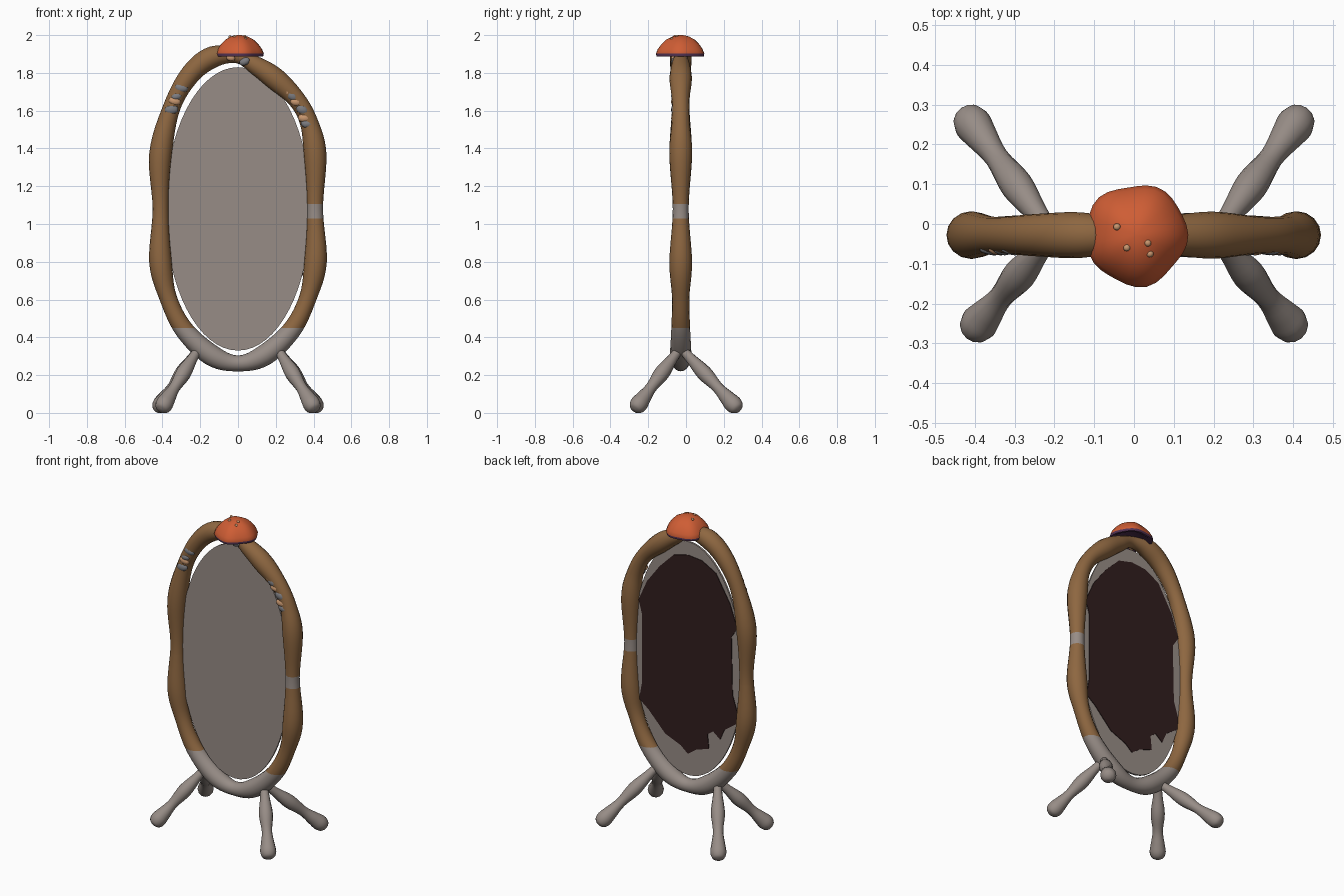
import bpy, bmesh, math, random
from mathutils import Vector

if "Cube" in bpy.data.objects:
    bpy.data.objects.remove(bpy.data.objects["Cube"])

random.seed(4)
Y0 = -0.028  # depth of the frame's centre plane


def mat(name, col):
    m = bpy.data.materials.new(name)
    m.diffuse_color = (*col, 1)
    m.use_nodes = True
    m.node_tree.nodes["Principled BSDF"].inputs["Base Color"].default_value = m.diffuse_color
    return m


WOOD = mat("brown bark", (0.27, 0.135, 0.052))
STONE = mat("warm grey", (0.31, 0.265, 0.24))
CAP = mat("orange red", (0.62, 0.11, 0.035))
GILL = mat("dark purple", (0.085, 0.032, 0.085))
DARK = mat("dark brown", (0.03, 0.013, 0.013))
TAN = mat("tan", (0.58, 0.31, 0.16))
PEBBLE = mat("pebble grey", (0.2, 0.2, 0.215))


def finish(name, bm, mats, angle=50):
    bmesh.ops.recalc_face_normals(bm, faces=bm.faces)
    me = bpy.data.meshes.new(name)
    bm.to_mesh(me)
    bm.free()
    for m in mats:
        me.materials.append(m)
    ob = bpy.data.objects.new(name, me)
    bpy.context.collection.objects.link(ob)
    bpy.ops.object.select_all(action='DESELECT')
    ob.select_set(True)
    bpy.context.view_layer.objects.active = ob
    bpy.ops.object.shade_smooth_by_angle(angle=math.radians(angle))
    return ob


def spline(keys, closed, steps):
    """Catmull-Rom through (x, y, z, radius) keys."""
    n, out = len(keys), []
    k = [Vector(p) for p in keys]
    at = lambda i: k[i % n] if closed else k[max(0, min(n - 1, i))]
    for i in range(n if closed else n - 1):
        a, b, c, d = at(i - 1), at(i), at(i + 1), at(i + 2)
        for s in range(steps):
            t = s / steps
            out.append(0.5 * (2 * b + (c - a) * t + (2 * a - 5 * b + 4 * c - d) * t * t
                              + (3 * b - a - 3 * c + d) * t ** 3))
    if not closed:
        out.append(k[-1])
    return out


def tube(keys, ref, closed=False, steps=6, sides=16):
    bm = bmesh.new()
    pts = spline(keys, closed, steps)
    n, rings = len(pts), []
    for i, p in enumerate(pts):
        a = pts[(i - 1) % n] if closed else pts[max(i - 1, 0)]
        b = pts[(i + 1) % n] if closed else pts[min(i + 1, n - 1)]
        t = (b - a).to_3d().normalized()
        u = t.cross(Vector(ref)).normalized()
        v = u.cross(t)
        rings.append([bm.verts.new(p.to_3d() + p.w * (math.cos(w) * u + math.sin(w) * v))
                      for w in (2 * math.pi * j / sides for j in range(sides))])
    for i in range(n if closed else n - 1):
        r, q = rings[i], rings[(i + 1) % n]
        for j in range(sides):
            bm.faces.new((r[j], r[(j + 1) % sides], q[(j + 1) % sides], q[j]))
    if not closed:
        bm.faces.new(rings[0])
        bm.faces.new(rings[-1])
    return bm


# Knobbly oval frame: x, z, radius
path = [(0, .262, .042), (.14, .305, .056), (.285, .44, .05), (.37, .61, .046),
        (.41, .8, .06), (.408, 1.08, .042), (.408, 1.37, .06), (.375, 1.54, .048),
        (.31, 1.66, .047), (.2, 1.765, .059), (.1, 1.835, .05), (0, 1.885, .035),
        (-.13, 1.885, .057), (-.25, 1.795, .053), (-.35, 1.62, .046), (-.41, 1.37, .06),
        (-.41, 1.08, .042), (-.41, .8, .06), (-.37, .61, .046), (-.285, .44, .05),
        (-.14, .305, .056)]
bm = tube([(x, Y0, z, r) for x, z, r in path], (0, 1, 0), closed=True)
for h in (.45, 1.03, 1.105):
    bmesh.ops.bisect_plane(bm, geom=bm.verts[:] + bm.edges[:] + bm.faces[:],
                           plane_co=(0, 0, h), plane_no=(0, 0, 1))
for f in bm.faces:
    c = f.calc_center_median()
    f.material_index = int(c.z < .45 or (c.x > 0 and 1.03 < c.z < 1.105))
finish("frame", bm, [WOOD, STONE])

# Four bone-like legs
for sx in (-1, 1):
    for sy in (-1, 1):
        a = Vector((sx * .205, Y0, .345))
        b = Vector((sx * (.405 if sy > 0 else .39), sy * .25, .046))
        keys = [(*a.lerp(b, t), r) for t, r in
                ((0, .022), (.2, .028), (.45, .041), (.7, .03), (.88, .04),
                 (1.0, .047), (1.08, .036), (1.11, .012))]
        bm = tube(keys, (0, 0, 1), steps=4, sides=12)
        for v in bm.verts:
            v.co.z = max(v.co.z, 0)
        finish(f"leg_{'right' if sx > 0 else 'left'}_{'back' if sy > 0 else 'front'}", bm, [STONE])


def plate(name, outline, y, thick, m):
    bm = bmesh.new()
    f = bm.faces.new([bm.verts.new((x, y, z)) for x, z in outline])
    r = bmesh.ops.extrude_face_region(bm, geom=[f])
    for v in r["geom"]:
        if isinstance(v, bmesh.types.BMVert):
            v.co.y += thick
    finish(name, bm, [m], 30)


# Oval glass and the ragged dark backing behind it
oval = [(.385 * math.cos(w), 1.08 + .75 * math.sin(w))
        for w in (2 * math.pi * i / 64 for i in range(64))]
plate("glass", oval, Y0 - .006, .012, STONE)
plate("backing", [(.35, 1.365), (.29, 1.5), (.2, 1.62), (.1, 1.72), (0, 1.745), (-.1, 1.735),
                  (-.2, 1.68), (-.3, 1.51), (-.352, 1.365), (-.31, 1.3), (-.318, .93),
                  (-.35, .83), (-.345, .75), (-.26, .69), (-.23, .62), (-.18, .66),
                  (-.14, .63), (-.15, .54), (-.06, .51), (0, .468), (.05, .51), (.16, .555),
                  (.28, .68), (.345, .73), (.325, .84), (.325, 1.28)],
      Y0 + .0065, .004, DARK)

# Lobed mushroom cap with a hollow underside
CX, CY = .006, -.027
profile = [(.004, 1.915), (.08, 1.91), (.112, 1.887), (.124, 1.888), (.127, 1.902), (.118, 1.925),
           (.1, 1.951), (.076, 1.975), (.045, 1.992), (.02, 1.999), (.002, 2.0)]
bm = bmesh.new()
N = 32
rings = []
for r, z in profile:
    ring = []
    for j in range(N):
        w = 2 * math.pi * j / N
        k = r * (1 + .035 * math.cos(5 * w + .6) + .02 * math.sin(3 * w))
        ring.append(bm.verts.new((CX + k * math.cos(w), CY + k * math.sin(w), z)))
    rings.append(ring)
for i in range(len(rings) - 1):
    for j in range(N):
        f = bm.faces.new((rings[i][j], rings[i][(j + 1) % N],
                          rings[i + 1][(j + 1) % N], rings[i + 1][j]))
        f.material_index = int(i < 4)
bm.faces.new(rings[0]).material_index = 1
bm.faces.new(rings[-1])
finish("mushroom_cap", bm, [CAP, GILL])


def blob(name, loc, size, m, tilt=0.0):
    bm = bmesh.new()
    bmesh.ops.create_icosphere(bm, subdivisions=2, radius=1)
    for v in bm.verts:
        v.co = Vector(a * b for a, b in zip(v.co, size)) * random.uniform(.96, 1.04)
    ob = finish(name, bm, [m], 60)
    ob.location = loc
    ob.rotation_euler.y = tilt


# Spots on the cap
for i, (x, y, z) in enumerate([(-.043, -.007, 1.991), (-.018, -.06, 1.992),
                               (.035, -.048, 1.993), (.04, -.075, 1.981)]):
    blob(f"cap_spot_{i}", (x, y, z), (.009, .009, .008), TAN)

# Pebbles pressed into the front of the frame: x, z, half width, material, tilt
pebbles = [(-.3, 1.72, .036, PEBBLE, .1), (-.325, 1.675, .03, PEBBLE, -.3),
           (-.335, 1.65, .033, TAN, .2), (-.352, 1.605, .038, PEBBLE, -.2),
           (.26, 1.7, .026, TAN, .7), (.285, 1.68, .036, PEBBLE, .7),
           (.305, 1.645, .03, TAN, .3), (.34, 1.605, .036, PEBBLE, .5),
           (.35, 1.56, .034, TAN, .1), (.365, 1.53, .034, PEBBLE, .2),
           (.035, 1.86, .03, PEBBLE, -.4), (-.04, 1.88, .026, TAN, .3)]
for i, (x, z, w, m, t) in enumerate(pebbles):
    blob(f"pebble_{i}", (x, Y0 - .035, z), (w, .016, w * .68), m, t)
